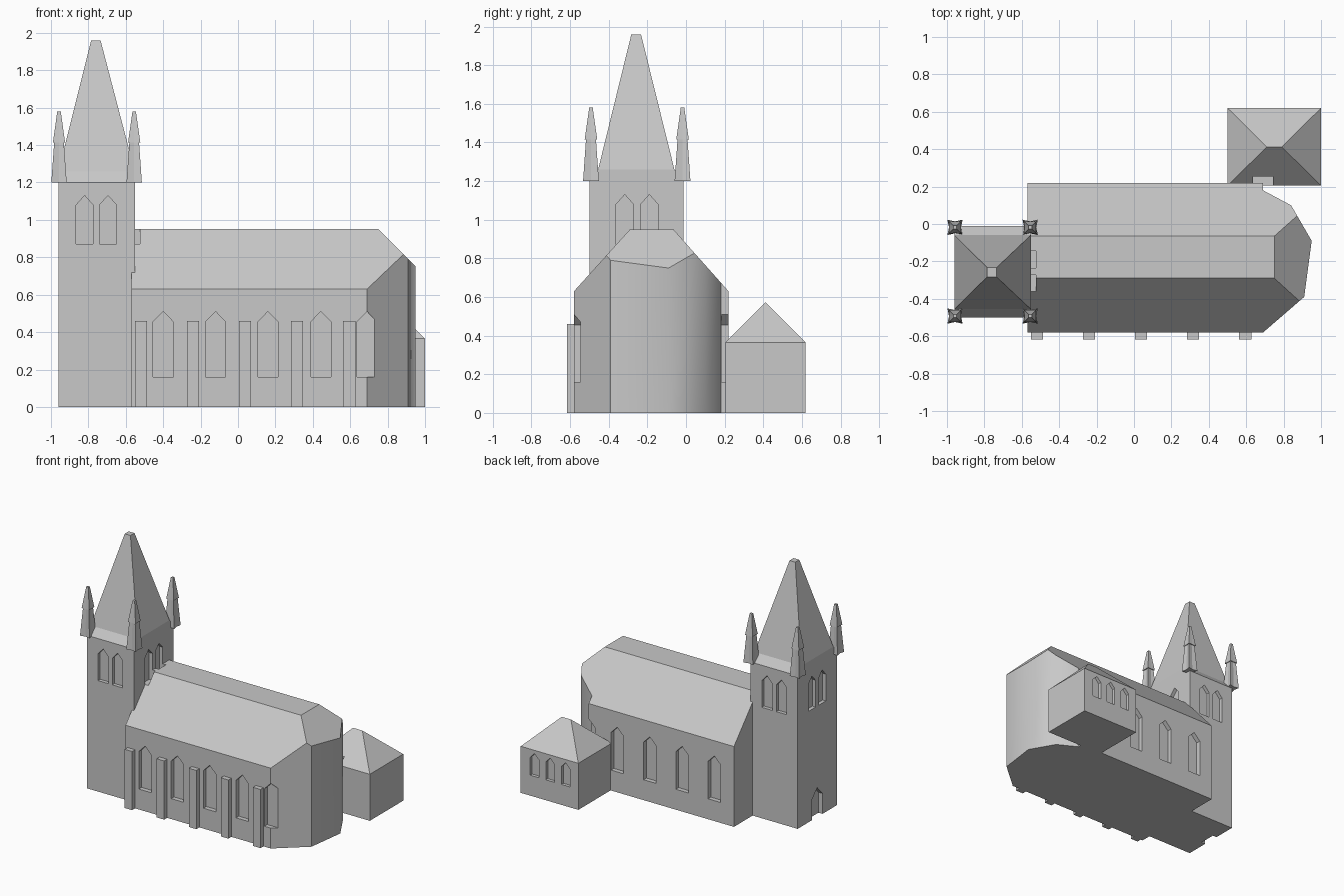
import bpy, bmesh, math
from mathutils import Vector

if "Cube" in bpy.data.objects:
    bpy.data.objects.remove(bpy.data.objects["Cube"])

stone = bpy.data.materials.new("grey stone")
stone.diffuse_color = (0.58, 0.58, 0.58, 1)
stone.use_nodes = True
stone.node_tree.nodes["Principled BSDF"].inputs["Base Color"].default_value = stone.diffuse_color


def finish(name, bm):
    bmesh.ops.recalc_face_normals(bm, faces=bm.faces)
    me = bpy.data.meshes.new(name)
    bm.to_mesh(me)
    bm.free()
    me.materials.append(stone)
    ob = bpy.data.objects.new(name, me)
    bpy.context.collection.objects.link(ob)
    return ob


def rect(x0, x1, y0, y1):
    return [(x0, y0), (x1, y0), (x1, y1), (x0, y1)]


def loft(bm, rings):
    """Join stacked closed rings of 3D points and cap both ends."""
    loops = [[bm.verts.new(p) for p in r] for r in rings]
    n = len(loops[0])
    for a, b in zip(loops, loops[1:]):
        for i in range(n):
            j = (i + 1) % n
            bm.faces.new((a[i], a[j], b[j], b[i]))
    bm.faces.new(loops[0][::-1])
    bm.faces.new(loops[-1])


def stack(name, levels):
    bm = bmesh.new()
    loft(bm, [[(x, y, z) for x, y in ring] for ring, z in levels])
    return finish(name, bm)


# Tower with sloped shoulders, then the spire
TX0, TX1, TY0, TY1 = -0.96, -0.552, -0.50, -0.012
tower = stack("tower", [(rect(TX0, TX1, TY0, TY1), 0),
                        (rect(TX0, TX1, TY0, TY1), 1.2),
                        (rect(TX0, TX1, -0.455, -0.06), 1.26)])
stack("spire", [(rect(TX0, TX1, -0.455, -0.06), 1.26),
                (rect(-0.785, -0.735, -0.283, -0.233), 1.96)])


# Corner pinnacles: ribbed flared shaft and pointed cap
def star(cx, cy, corner, side):
    pts = []
    for i in range(8):
        r = corner if i % 2 else side
        a = i * math.pi / 4
        pts.append((cx + r * math.cos(a), cy + r * math.sin(a)))
    return pts


for cx in (-0.957, -0.555):
    for cy in (-0.492, -0.018):
        stack("pinnacle_shaft", [(star(cx, cy, 0.058, 0.032), 1.2),
                                 (star(cx, cy, 0.036, 0.024), 1.42)])
        stack("pinnacle_cap", [(star(cx, cy, 0.046, 0.031), 1.415),
                               (star(cx, cy, 0.013, 0.009), 1.58)])

# Nave and apse: tall plan trimmed by the three roof planes
plan = [(-0.57, -0.58), (0.69, -0.58), (0.91, -0.39), (0.95, -0.09),
        (0.84, 0.10), (0.69, 0.18), (0.69, 0.22), (-0.57, 0.22)]
bm = bmesh.new()
loft(bm, [[(x, y, z) for x, y in plan] for z in (0, 0.95)])
for co, no in (((0, -0.29, 0.95), (0, -0.32, 0.29)),
               ((0, -0.065, 0.95), (0, 0.32, 0.285)),
               ((0.75, 0, 0.95), (1, 0, 1))):
    cut = bmesh.ops.bisect_plane(bm, geom=bm.verts[:] + bm.edges[:] + bm.faces[:],
                                 dist=1e-5, plane_co=Vector(co),
                                 plane_no=Vector(no).normalized(), clear_outer=True)
    rim = [e for e in bm.edges if e.is_boundary]
    bmesh.ops.edgeloop_fill(bm, edges=rim)
nave = finish("nave", bm)

# Annex with hipped roof
annex = stack("annex", [(rect(0.5, 1.0, 0.205, 0.62), 0),
                        (rect(0.5, 1.0, 0.205, 0.62), 0.365)])
bm = bmesh.new()
base = [bm.verts.new((x, y, 0.365)) for x, y in rect(0.5, 1.0, 0.205, 0.62)]
r0, r1 = bm.verts.new((0.71, 0.412, 0.573)), bm.verts.new((0.79, 0.412, 0.573))
for f in ((base[0], base[1], r1, r0), (base[1], base[2], r1),
          (base[2], base[3], r0, r1), (base[3], base[0], r0), base[::-1]):
    bm.faces.new(f)
annex_roof = finish("annex_roof", bm)

# Buttresses along the front wall
for i in range(5):
    x = -0.552 + i * 0.2785
    stack("buttress", [(rect(x, x + 0.065, -0.617, -0.57), 0),
                       (rect(x, x + 0.065, -0.617, -0.57), 0.46)])

# Pointed recesses for windows and the door
cutter_bm = bmesh.new()


def recess(axis, wall, c, width, z0, shoulder, apex, depth=0.035):
    h = width / 2
    outline = [(c - h, z0), (c + h, z0), (c + h, shoulder), (c, apex), (c - h, shoulder)]
    rings = []
    for d in (wall - depth, wall + depth):
        rings.append([(u, d, z) if axis == "y" else (d, u, z) for u, z in outline])
    loft(cutter_bm, rings)


for c in (-0.40, -0.12, 0.16, 0.443, 0.69):
    recess("y", -0.58, c, 0.108, 0.16, 0.455, 0.51)
    recess("y", 0.22, c, 0.108, 0.16, 0.455, 0.51)
for c in (-0.82, -0.695):
    recess("y", TY0, c, 0.09, 0.87, 1.08, 1.13, 0.028)
    recess("y", TY1, c, 0.09, 0.87, 1.08, 1.13, 0.028)
for c in (-0.317, -0.19):
    recess("x", TX0, c, 0.09, 0.87, 1.08, 1.13, 0.028)
    recess("x", TX1, c, 0.09, 0.87, 1.08, 1.13, 0.028)
recess("x", TX0, -0.255, 0.13, -0.05, 0.16, 0.23)
for c in (0.61, 0.745, 0.88):
    recess("y", 0.62, c, 0.075, 0.16, 0.30, 0.34, 0.025)
cutter = finish("recess_cutter", cutter_bm)
cutter.hide_render = True

for ob in (tower, nave, annex, annex_roof):
    mod = ob.modifiers.new("recesses", "BOOLEAN")
    mod.operation, mod.solver, mod.object = "DIFFERENCE", "EXACT", cutter
    deps = bpy.context.evaluated_depsgraph_get()
    mesh = bpy.data.meshes.new_from_object(ob.evaluated_get(deps))
    ob.modifiers.clear()
    ob.data = mesh
bpy.data.objects.remove(cutter)

# Rounded shading around the apse walls
bpy.ops.object.select_all(action="DESELECT")
nave.select_set(True)
bpy.context.view_layer.objects.active = nave
bpy.ops.object.shade_smooth_by_angle(angle=math.radians(40))
